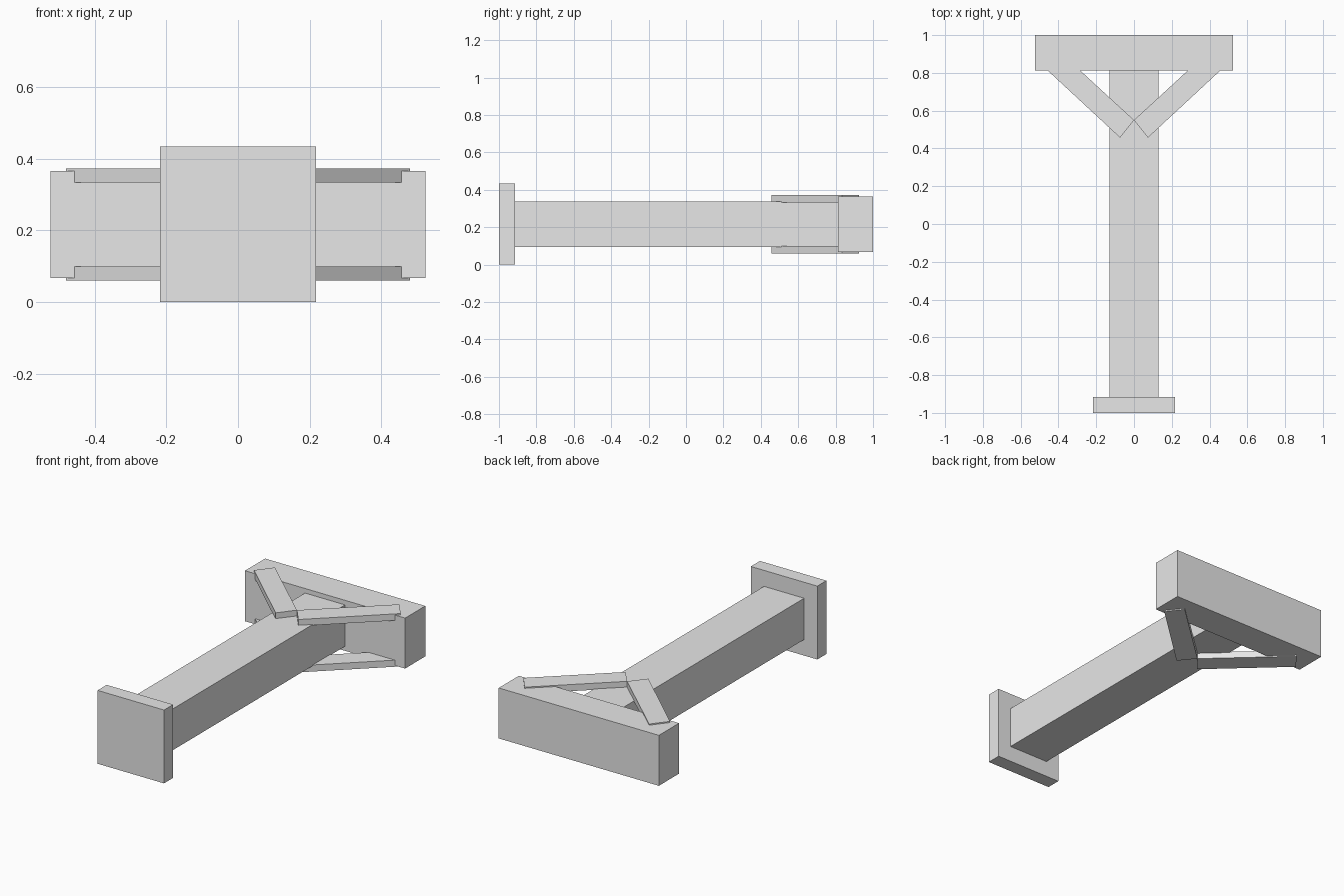
import bpy
import bmesh

cube = bpy.data.objects.get("Cube")
if cube:
    bpy.data.objects.remove(cube, do_unlink=True)

# Single plain grey material
GREY = (0.8, 0.8, 0.8, 1.0)
grey = bpy.data.materials.new("light_grey")
grey.use_nodes = True
grey.diffuse_color = GREY
grey.node_tree.nodes["Principled BSDF"].inputs["Base Color"].default_value = GREY

MID_Z = 0.2165  # height of the centre line


def prism(name, outline, z_low, z_high):
    """Extrude a flat outline between two heights."""
    bm = bmesh.new()
    face = bm.faces.new([bm.verts.new((x, y, z_low)) for x, y in outline])
    top = bmesh.ops.extrude_face_region(bm, geom=[face])["geom"]
    bmesh.ops.translate(bm, vec=(0, 0, z_high - z_low),
                        verts=[v for v in top if isinstance(v, bmesh.types.BMVert)])
    bmesh.ops.recalc_face_normals(bm, faces=bm.faces)
    mesh = bpy.data.meshes.new(name)
    bm.to_mesh(mesh)
    bm.free()
    mesh.materials.append(grey)
    obj = bpy.data.objects.new(name, mesh)
    bpy.context.collection.objects.link(obj)
    return obj


def block(name, half_x, y0, y1, half_z):
    """Box centred on the centre line."""
    outline = [(-half_x, y0), (half_x, y0), (half_x, y1), (-half_x, y1)]
    return prism(name, outline, MID_Z - half_z, MID_Z + half_z)


# Main body
block("base_plate", 0.217, -1.0, -0.915, MID_Z)
block("post", 0.131, -0.915, 0.812, 0.122)
block("crossbar", 0.523, 0.812, 1.0, 0.149)

# Diagonal braces, mirrored left to right and top to bottom
BRACE = [(0.0, 0.55), (0.074, 0.457), (0.479, 0.833), (0.407, 0.925)]
for side, sx in (("left", 1), ("right", -1)):
    for level, sz in (("upper", 1), ("lower", -1)):
        heights = sorted(MID_Z + sz * h for h in (0.117, 0.156))
        prism(f"{level}_{side}_brace", [(sx * x, y) for x, y in BRACE], *heights)
